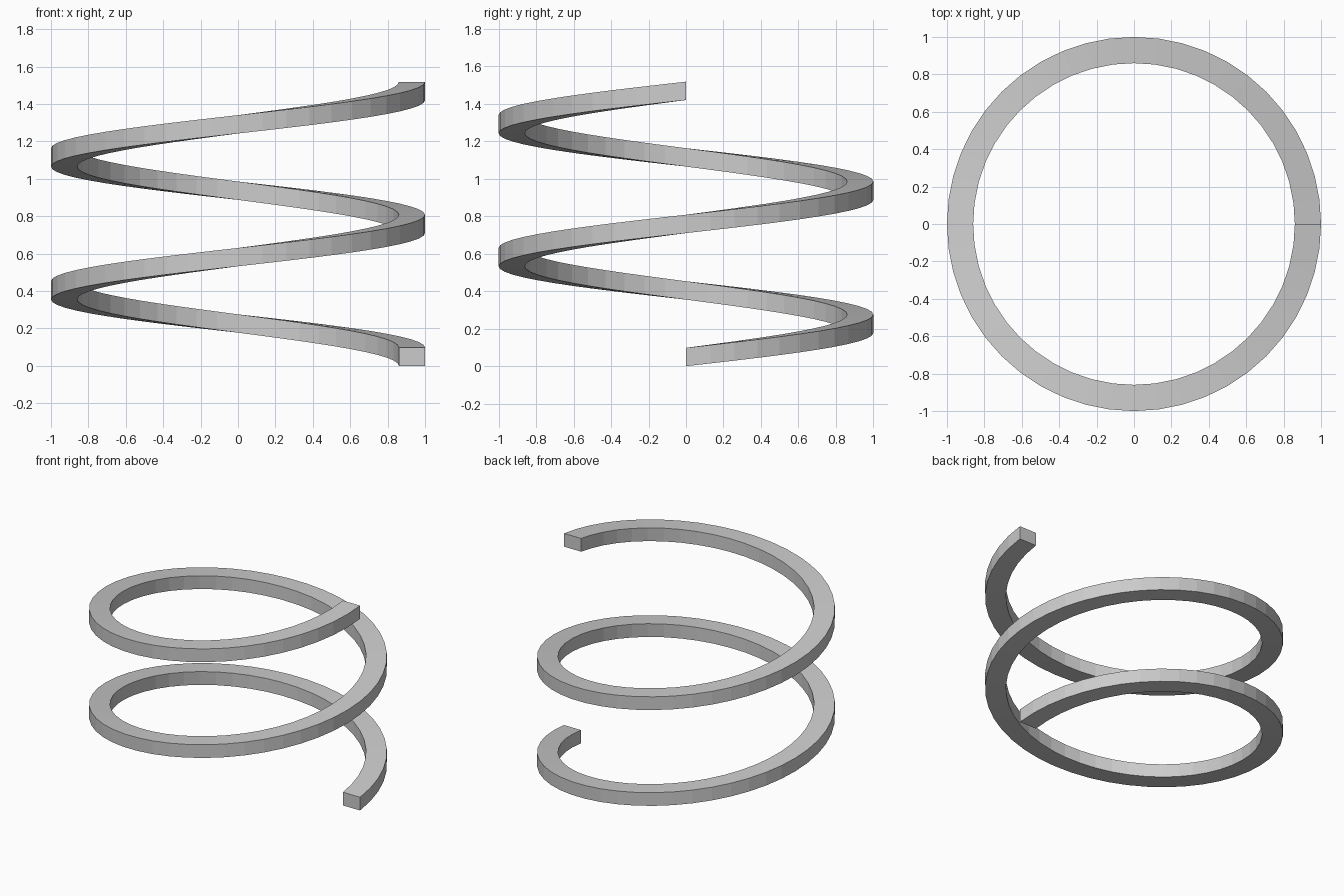
import bpy, bmesh
from math import cos, sin, tau

if "Cube" in bpy.data.objects:
    bpy.data.objects.remove(bpy.data.objects["Cube"])

R_IN, R_OUT, THICK = 0.86, 1.0, 0.098
PITCH, TURNS, SEGS = 0.71, 2, 48

bm = bmesh.new()

# rectangular cross-section swept counter-clockwise up a helix
section = [(R_IN, 0), (R_OUT, 0), (R_OUT, THICK), (R_IN, THICK)]
rings = []
for i in range(TURNS * SEGS + 1):
    a = tau * i / SEGS
    lift = PITCH * i / SEGS
    rings.append([bm.verts.new((r * cos(a), r * sin(a), z + lift)) for r, z in section])

for r0, r1 in zip(rings, rings[1:]):
    for k in range(4):
        n = (k + 1) % 4
        bm.faces.new((r0[k], r0[n], r1[n], r1[k]))

# square end caps
bm.faces.new(rings[0])
bm.faces.new(rings[-1])
bmesh.ops.recalc_face_normals(bm, faces=bm.faces)

mesh = bpy.data.meshes.new("spring_coil")
bm.to_mesh(mesh)
bm.free()
bpy.context.collection.objects.link(bpy.data.objects.new("spring_coil", mesh))
